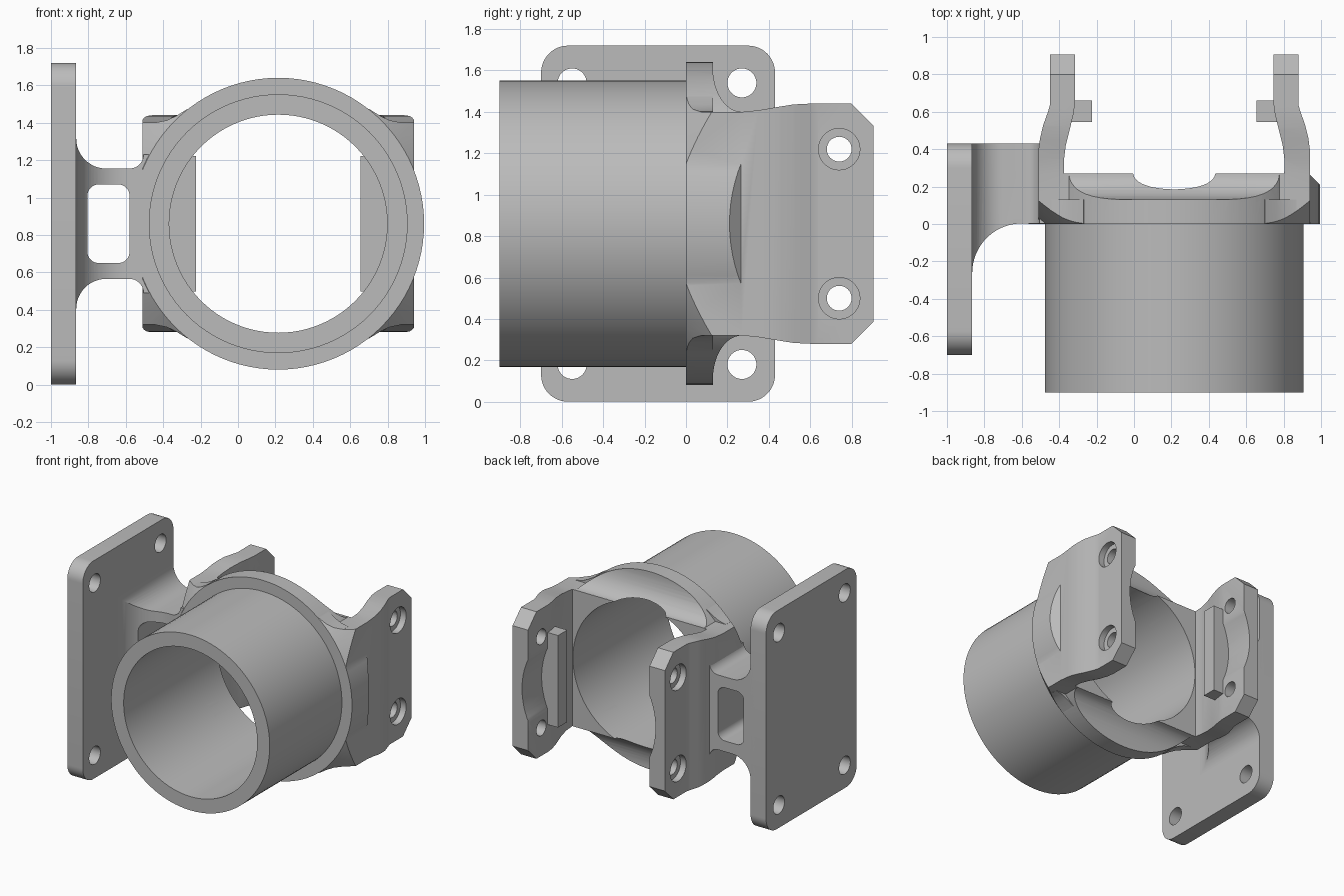
import bpy, bmesh
from math import sin, cos, radians, pi

if "Cube" in bpy.data.objects:
    bpy.data.objects.remove(bpy.data.objects["Cube"], do_unlink=True)

grey = bpy.data.materials.new("plain grey")
grey.use_nodes = True
GREY = (0.5, 0.5, 0.5, 1)
grey.diffuse_color = GREY
grey.node_tree.nodes["Principled BSDF"].inputs["Base Color"].default_value = GREY

CX, CZ = 0.215, 0.86          # bore axis
BORE, PIPE, FLANGE = 0.583, 0.692, 0.78


def arc(cx, cy, rx, ry, a0, a1, n=12):
    return [(cx + rx * cos(radians(a0 + (a1 - a0) * i / n)),
             cy + ry * sin(radians(a0 + (a1 - a0) * i / n))) for i in range(n + 1)]


def rounded(u0, u1, v0, v1, r):
    return (arc(u1 - r, v1 - r, r, r, 0, 90) + arc(u0 + r, v1 - r, r, r, 90, 180)
            + arc(u0 + r, v0 + r, r, r, 180, 270) + arc(u1 - r, v0 + r, r, r, 270, 360))


def mirror_v(half):
    """Close an upper half outline with its mirror below the bore axis."""
    return half + [(u, 2 * CZ - v) for u, v in reversed(half)]


def mirror_x(p):
    return [(2 * CX - u, v) for u, v in reversed(p)]


def loft(name, axis, pts_lo, pts_hi, lo, hi):
    place = {"x": lambda u, v, w: (w, u, v),
             "y": lambda u, v, w: (u, w, v),
             "z": lambda u, v, w: (u, v, w)}[axis]
    bm = bmesh.new()
    a = [bm.verts.new(place(u, v, lo)) for u, v in pts_lo]
    b = [bm.verts.new(place(u, v, hi)) for u, v in pts_hi]
    bm.faces.new(a)
    bm.faces.new(b[::-1])
    for i in range(len(a)):
        j = (i + 1) % len(a)
        bm.faces.new((a[i], b[i], b[j], a[j]))
    bmesh.ops.recalc_face_normals(bm, faces=bm.faces[:])
    me = bpy.data.meshes.new(name)
    bm.to_mesh(me)
    bm.free()
    me.materials.append(grey)
    ob = bpy.data.objects.new(name, me)
    bpy.context.collection.objects.link(ob)
    return ob


def prism(name, axis, pts, lo, hi):
    return loft(name, axis, pts, pts, lo, hi)


def cyl(name, axis, u, v, r, lo, hi, r2=None, n=96):
    ring = [[(u + q * cos(2 * pi * i / n), v + q * sin(2 * pi * i / n)) for i in range(n)]
            for q in (r, r2 or r)]
    return loft(name, axis, ring[0], ring[1], lo, hi)


def combine(ob, tool, op="DIFFERENCE"):
    m = ob.modifiers.new("combine", "BOOLEAN")
    m.operation, m.object, m.solver = op, tool, "EXACT"
    bpy.context.view_layer.objects.active = ob
    bpy.ops.object.modifier_apply(modifier=m.name)
    bpy.data.objects.remove(tool, do_unlink=True)


# pipe
pipe = cyl("pipe", "y", CX, CZ, PIPE, -0.9, 0)
combine(pipe, cyl("cutter", "y", CX, CZ, BORE, -1, 0.1))

# two-armed fork behind the pipe: plan outline trimmed by a side outline
outer = [(0.94, 0), (0.94, 0.4), (0.932, 0.46), (0.915, 0.53), (0.89, 0.6), (0.88, 0.635), (0.88, 0.905)]
inner = [(0.745, 0.905), (0.745, 0.65), (0.753, 0.59), (0.775, 0.5), (0.795, 0.42), (0.805, 0.34), (0.803, 0.27)]
right = outer + inner
fork = prism("fork_body", "z", right + mirror_x(right), 0.1, 1.62)
side = [(0, 1.4), (0.27, 1.4), (0.35, 1.408), (0.45, 1.425), (0.52, 1.436), (0.6, 1.44), (0.8, 1.44), (0.905, 1.335)]
combine(fork, prism("cutter", "x", mirror_v(side), -2, 2), "INTERSECT")

# round flange with scooped top and bottom and bevelled sides
flange = cyl("flange", "y", CX, CZ, FLANGE, 0, 0.268)
scoop = [(-0.1, 1.7), (0.13, 1.7)] + arc(0.27, 1.61, 0.14, 0.21, 180, 270) + [(0.4, 1.4)]
combine(flange, prism("cutter", "x", mirror_v(scoop), -2, 2), "INTERSECT")
bevel = [(1.1, -0.1), (1.1, 0.105), (0.905, 0.3)]
combine(flange, prism("cutter", "z", bevel + mirror_x(bevel), -1, 3), "INTERSECT")
combine(fork, flange, "UNION")

# blends between the flange rim and the block corners
blend = [(0.6, 1.3), (0.87, 1.39), (0.87, 1.401), (0.81, 1.413), (0.76, 1.437), (0.7, 1.474)]
for flip in (False, True):
    pts = mirror_x(blend) if flip else blend
    for p in (pts, [(u, 2 * CZ - v) for u, v in pts]):
        combine(fork, prism("blend", "y", p, 0, 0.13), "UNION")

# conical trim of the front corners, then the bore right through
combine(fork, cyl("cutter", "y", CX, CZ, FLANGE, 0, 1, FLANGE + 1), "INTERSECT")
combine(fork, cyl("cutter", "y", CX, CZ, BORE, -0.2, 1.2))

# counterbored bolt holes through both arms
for z in (CZ - 0.36, CZ + 0.36):
    combine(fork, cyl("cutter", "x", 0.74, z, 0.06, -0.8, 1.2, n=40))
    combine(fork, cyl("cutter", "x", 0.74, z, 0.1, 0.83, 1.2, n=40))
    combine(fork, cyl("cutter", "x", 0.74, z, 0.1, -0.8, 2 * CX - 0.83, n=40))

# locating tabs inside the arms
tab = [(0.655, 0.545), (0.8, 0.545), (0.8, 0.66), (0.655, 0.66)]
tabs = [prism("left_tab", "z", tab, CZ - 0.363, CZ + 0.363),
        prism("right_tab", "z", mirror_x(tab), CZ - 0.363, CZ + 0.363)]

# mounting plate with four holes
plate = prism("mounting_plate", "x", rounded(-0.7, 0.43, 0, 1.72, 0.13), -1, -0.865)
for y in (-0.55, 0.27):
    for z in (0.18, 1.54):
        combine(plate, cyl("cutter", "x", y, z, 0.07, -1.2, -0.7, n=40))

# filleted web joining plate and fork, with a window
web_front = ([(-0.9, 1.315)] + arc(-0.705, 1.315, 0.16, 0.16, 180, 270)
             + arc(-0.58, 1.23, 0.075, 0.075, 270, 360) + [(-0.45, 1.23)])
web_plan = ([(-0.9, 0.43), (-0.45, 0.43), (-0.45, 0.003)]
            + arc(-0.6, -0.262, 0.265, 0.265, 90, 180, 18) + [(-0.9, -0.262)])
web = prism("bracket_web", "y", mirror_v(web_front), -0.5, 0.6)
combine(web, prism("cutter", "z", web_plan, -0.5, 2.5), "INTERSECT")
combine(web, prism("cutter", "y", rounded(-0.805, -0.58, 0.65, 1.07, 0.06), -1, 1))

# smooth shading with sharp edges kept
bpy.ops.object.select_all(action="DESELECT")
for ob in [pipe, fork, plate, web] + tabs:
    ob.select_set(True)
bpy.context.view_layer.objects.active = fork
bpy.ops.object.shade_smooth_by_angle(angle=radians(25))
